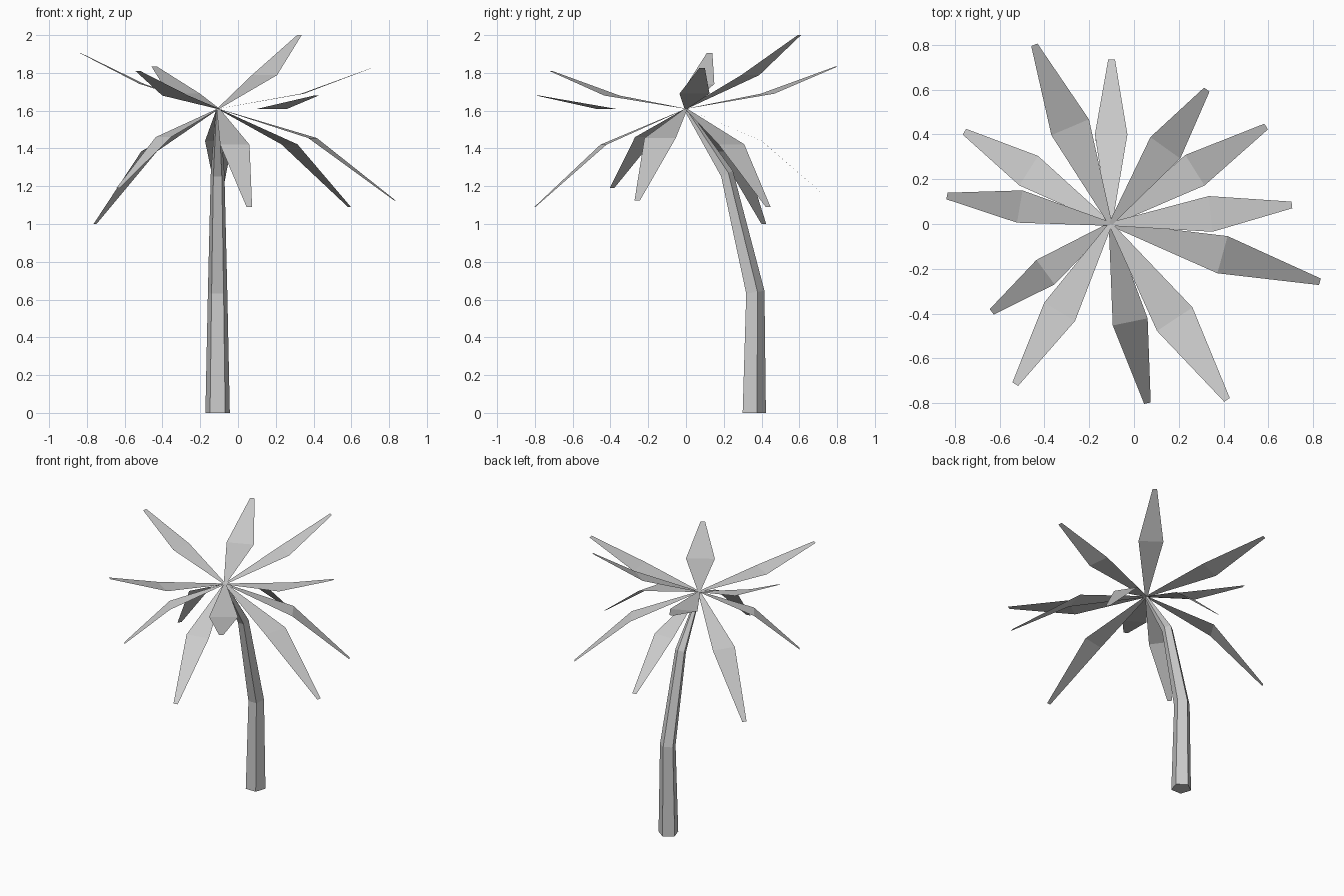
import bpy, math
from mathutils import Vector, Matrix

if "Cube" in bpy.data.objects:
    bpy.data.objects.remove(bpy.data.objects["Cube"])


def make_material(name, rgb):
    mat = bpy.data.materials.new(name)
    mat.diffuse_color = (*rgb, 1)
    mat.use_nodes = True
    mat.node_tree.nodes["Principled BSDF"].inputs["Base Color"].default_value = mat.diffuse_color
    return mat


GREY = make_material("plain grey", (0.6, 0.6, 0.6))


def make_object(name, verts, faces):
    mesh = bpy.data.meshes.new(name)
    mesh.from_pydata(verts, [], faces)
    mesh.materials.append(GREY)
    obj = bpy.data.objects.new(name, mesh)
    bpy.context.collection.objects.link(obj)
    return obj


# Trunk: five-sided tapering tube, bending towards the crown
# each ring: y, z, radius, tilt in degrees
SIDES = 5
rings = [(0.355, 0.0, 0.068, 0), (0.362, 0.638, 0.054, 9),
         (0.214, 1.265, 0.038, 25), (0.0, 1.605, 0.011, 32)]
verts, faces = [], []
for y, z, r, tilt in rings:
    rot = Matrix.Rotation(math.radians(tilt), 3, 'X')
    for i in range(SIDES):
        a = math.pi / 2 + math.tau * i / SIDES
        verts.append(rot @ Vector((r * math.cos(a), r * math.sin(a), 0))
                     + Vector((-0.108, y, z)))
for k in range(len(rings) - 1):
    for i in range(SIDES):
        a, b = k * SIDES + i, k * SIDES + (i + 1) % SIDES
        faces.append((a, b, b + SIDES, a + SIDES))
faces.append(tuple(reversed(range(SIDES))))
faces.append(tuple(range(len(verts) - SIDES, len(verts))))
make_object("trunk", verts, faces)

# Fronds: flat two-panel blades, creased at the widest point
# each frond: tip, middle of the crease, crease width
CROWN = Vector((-0.105, 0.0, 1.61))
fronds = [
    ((-0.445, 0.80, 1.835), (-0.285, 0.432, 1.69), 0.182),
    ((-0.10, 0.735, 1.15), (-0.102, 0.40, 1.44), 0.145),
    ((0.325, 0.60, 2.0), (0.14, 0.34, 1.788), 0.164),
    ((0.59, 0.435, 1.09), (0.272, 0.24, 1.422), 0.161),
    ((0.705, 0.085, 1.825), (0.342, 0.045, 1.69), 0.16),
    ((0.83, -0.258, 1.125), (0.395, -0.137, 1.455), 0.172),
    ((0.415, -0.785, 1.68), (0.182, -0.425, 1.61), 0.19),
    ((0.06, -0.80, 1.09), (-0.017, -0.437, 1.42), 0.159),
    ((-0.53, -0.715, 1.81), (-0.332, -0.392, 1.68), 0.16),
    ((-0.635, -0.392, 1.19), (-0.395, -0.215, 1.46), 0.136),
    ((-0.835, 0.125, 1.905), (-0.51, 0.078, 1.742), 0.146),
    ((-0.757, 0.412, 1.0), (-0.47, 0.238, 1.385), 0.156),
]
for n, (tip, mid, width) in enumerate(fronds, 1):
    tip, mid = Vector(tip), Vector(mid)
    out = tip - CROWN
    side = Vector((-out.y, out.x, 0)).normalized()
    verts = []
    for centre, w in ((CROWN, 0.016), (mid, width), (tip, 0.03)):
        verts += [centre - side * w / 2, centre + side * w / 2]
    make_object(f"frond_{n}", verts, [(0, 2, 3, 1), (2, 4, 5, 3)])
